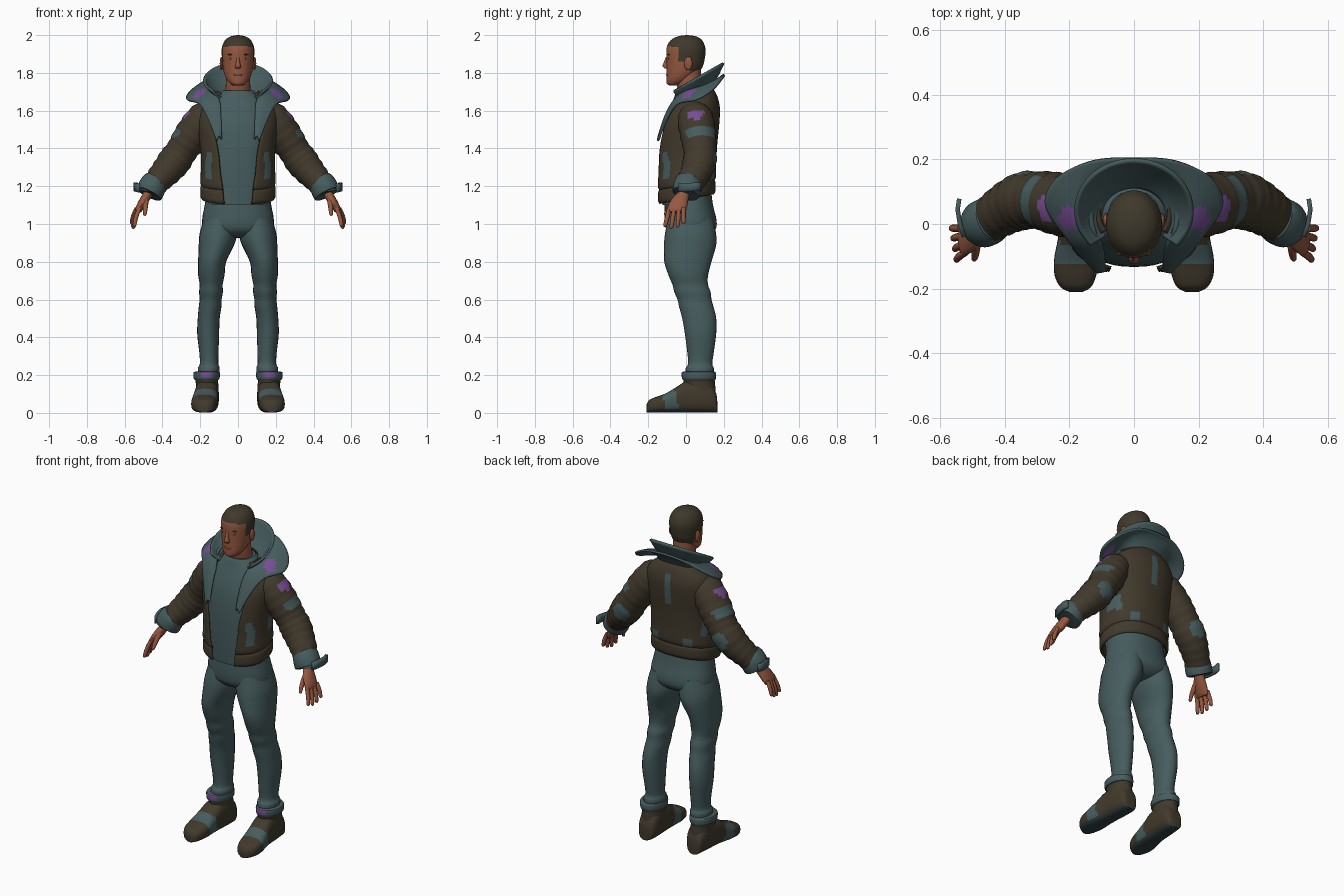
import bpy, bmesh, math
from mathutils import Vector


def colour(name, r, g, b):
    m = bpy.data.materials.new(name)
    m.diffuse_color = (r, g, b, 1)
    return m


TEAL = colour("grey teal cloth", 0.062, 0.108, 0.112)
BROWN = colour("dark brown leather", 0.053, 0.041, 0.025)
SKIN = colour("skin", 0.30, 0.098, 0.050)
LIP = colour("dark skin", 0.17, 0.05, 0.03)
HAIR = colour("hair", 0.050, 0.041, 0.024)
PURPLE = colour("purple patch", 0.19, 0.075, 0.30)
SOLE = colour("dark sole", 0.030, 0.048, 0.052)


def spline(keys, k):
    """Catmull-Rom through tuples, k steps per span."""
    out = []
    for i in range(len(keys) - 1):
        a, b, c, d = (keys[max(0, min(len(keys) - 1, i + o))] for o in (-1, 0, 1, 2))
        for s in range(k):
            t = s / k
            out.append(tuple(0.5 * (2 * q + (r - p) * t + (2 * p - 5 * q + 4 * r - w) * t * t
                                    + (3 * q - p - 3 * r + w) * t ** 3)
                             for p, q, r, w in zip(a, b, c, d)))
    return out + [tuple(keys[-1])]


def finish(bm, name, mats, rule=None, mirror=False, thick=0, angle=40):
    bmesh.ops.recalc_face_normals(bm, faces=bm.faces)
    for f in bm.faces:
        f.smooth = True
        if rule:
            f.material_index = rule(f.calc_center_median(), f.normal)
    me = bpy.data.meshes.new(name)
    bm.to_mesh(me)
    bm.free()
    for m in mats:
        me.materials.append(m)
    me.set_sharp_from_angle(angle=math.radians(angle))
    ob = bpy.data.objects.new(name, me)
    bpy.context.collection.objects.link(ob)
    if thick:
        s = ob.modifiers.new("thickness", 'SOLIDIFY')
        s.thickness = thick
        s.offset = 0
    if mirror:
        ob.modifiers.new("mirror", 'MIRROR')
    return ob


def grid(name, rows, mats, closed=False, cap=False, **kw):
    bm = bmesh.new()
    vs = [[bm.verts.new(p) for p in r] for r in rows]
    n = len(rows[0])
    for a, b in zip(vs, vs[1:]):
        for i in range(n if closed else n - 1):
            j = (i + 1) % n
            bm.faces.new((a[i], a[j], b[j], b[i]))
    if cap:
        bm.faces.new(vs[0])
        bm.faces.new(vs[-1])
    return finish(bm, name, mats, **kw)


X, Y, Z = Vector((1, 0, 0)), Vector((0, 1, 0)), Vector((0, 0, 1))


def loft(name, keys, mats, n=24, k=3, axes=None, p=1.0, ripple=0, gap=False, **kw):
    """Rings (x, y, z, radius a, radius b[, front opening half width])."""
    ks = spline(keys, k)
    pts = [Vector(q[:3]) for q in ks]
    rows = []
    for j, q in enumerate(ks):
        if axes:
            A, B = axes
        else:
            T = (pts[min(j + 1, len(pts) - 1)] - pts[max(j - 1, 0)]).normalized()
            A = Y.cross(T).normalized()
            B = T.cross(A)
        g = math.asin(min(0.95, q[5] / q[3])) if gap else 0
        f = 1 + ripple * math.sin(j * 2.1)
        row = []
        for i in range(n + 1 if gap else n):
            a = -math.pi / 2 + g + (2 * math.pi - 2 * g) * i / n
            c, s = math.cos(a), math.sin(a)
            row.append(pts[j] + A * math.copysign(abs(c) ** p, c) * max(q[3], 1e-3) * f
                       + B * math.copysign(abs(s) ** p, s) * max(q[4], 1e-3) * f)
        rows.append(row)
    return grid(name, rows, mats, closed=not gap, cap=not gap, **kw)


def ball(name, loc, scale, mat, mirror=False):
    bm = bmesh.new()
    bmesh.ops.create_uvsphere(bm, u_segments=14, v_segments=8, radius=1)
    for v in bm.verts:
        v.co = Vector(a * b + c for a, b, c in zip(v.co, scale, loc))
    finish(bm, name, [mat], mirror=mirror)


def near(c, p, r):
    return sum(((a - b) / s) ** 2 for a, b, s in zip(c, p, r)) < 1


# Head with short hair
def head_rule(c, n):
    front = c.z > 1.945 - 0.01 * (abs(c.x) > 0.05)
    return int(front or (c.y > -0.04 and c.z > 1.865) or (c.y > 0.025 and c.z > 1.79))


loft("head", [(0, -.062, 1.733, .022, .025), (0, -.055, 1.742, .040, .046), (0, -.038, 1.765, .060, .066),
              (0, -.018, 1.80, .074, .085), (0, -.006, 1.84, .081, .097), (0, -.002, 1.88, .085, .102),
              (0, 0, 1.92, .087, .104), (0, 0, 1.95, .081, .097), (0, .003, 1.978, .064, .078),
              (0, .005, 1.994, .037, .045), (0, .005, 2.0, .004, .005)],
     [SKIN, HAIR], n=48, k=4, axes=(X, Y), rule=head_rule)
loft("neck", [(0, .03, 1.64, .075, .068), (0, .025, 1.70, .068, .066), (0, .015, 1.75, .064, .066),
              (0, .02, 1.82, .062, .06)], [SKIN], axes=(X, Y))
loft("nose", [(0, -.098, 1.885, .008, .008), (0, -.104, 1.86, .010, .012), (0, -.108, 1.838, .015, .016),
              (0, -.104, 1.826, .016, .012), (0, -.10, 1.822, .008, .006)], [SKIN], n=12, axes=(X, Y))
ball("ear", (.087, .012, 1.85), (.010, .022, .036), SKIN, True)
ball("eye", (.034, -.0915, 1.876), (.013, .004, .005), LIP, True)
ball("eyebrow", (.036, -.0915, 1.897), (.020, .006, .004), HAIR, True)
ball("lips", (0, -.099, 1.789), (.024, .006, .008), LIP)

# Shirt and trousers
loft("shirt", [(0, .0, 1.10, .165, .125), (0, .0, 1.25, .168, .132), (0, .005, 1.4, .172, .136),
               (0, .015, 1.52, .178, .132), (0, .03, 1.6, .165, .122), (0, .033, 1.66, .13, .10),
               (0, .03, 1.69, .098, .086), (0, .027, 1.708, .078, .074)],
     [TEAL], n=40, axes=(X, Y), p=.85)
loft("hips", [(0, .01, 1.2, .16, .12), (0, .015, 1.1, .176, .128), (0, .024, 1.02, .190, .138),
              (0, .026, .97, .180, .13), (0, .026, .935, .12, .09), (0, .026, .925, .05, .04)],
     [TEAL], n=36, axes=(X, Y), p=.9)
loft("trouser_leg", [(.095, .024, 1.03, .085, .12), (.104, .024, .95, .099, .135), (.114, .022, .89, .094, .138),
                     (.137, .01, .80, .074, .125), (.141, .012, .73, .070, .105), (.142, .022, .68, .061, .094),
                     (.143, .034, .64, .063, .096), (.145, .045, .60, .058, .090), (.148, .055, .56, .060, .091),
                     (.155, .07, .50, .058, .09), (.158, .077, .42, .058, .083), (.154, .077, .32, .051, .07),
                     (.153, .075, .26, .049, .064), (.155, .073, .235, .058, .075), (.157, .072, .19, .052, .07)],
     [TEAL], axes=(X, Y), mirror=True)


# Boots: foot with strap and sole, shaft with cuff
def foot_rule(c, n):
    if n.z < -.6 or c.z < .012:
        return 2
    return int(-.115 < c.y + .25 * (c.z - .06) < -.045)


def shaft_rule(c, n):
    if c.z > .175:
        return 2 if c.y < .02 and abs(c.x - .165) < .032 and c.z > .195 else 1
    return 0


foot = [(.165, .166, .05, .02), (.162, .160, .10, .042), (.160, .13, .15, .056), (.163, .07, .17, .062),
        (.167, .0, .165, .062), (.172, -.05, .135, .064), (.178, -.11, .100, .069), (.181, -.16, .082, .064),
        (.180, -.195, .066, .047), (.179, -.21, .04, .02)]
loft("boot_foot", [(x, y, .002 + h / 2, w, h / 2) for x, y, h, w in foot],
     [BROWN, TEAL, SOLE], n=28, k=4, axes=(X, Z), p=.7, mirror=True, rule=foot_rule)
loft("boot_shaft", [(.163, .075, .08, .060, .082), (.163, .072, .13, .060, .084), (.165, .069, .172, .060, .083),
                    (.166, .069, .18, .068, .09), (.166, .068, .212, .070, .091), (.166, .068, .218, .062, .083)],
     [BROWN, TEAL, PURPLE], n=28, axes=(X, Y), mirror=True, rule=shaft_rule)


# Open jacket body with waistband, pocket tabs and back strip
def jacket_rule(c, n):
    ax = abs(c.x)
    pocket = c.y < -.02 and .135 < ax < .168 and 1.24 < c.z < 1.37
    strip = c.y > .1 and ax < .016 and 1.48 < c.z < 1.66
    tab = c.y > .05 and .085 < ax < .13 and 1.225 < c.z < 1.29
    side = abs(c.y - .05) < .04 and ax > .15 and 1.30 < c.z < 1.38
    return int(pocket or strip or tab or side)


loft("jacket_body", [(0, 0, 1.135, .185, .142, .062), (0, 0, 1.15, .193, .150, .066), (0, 0, 1.195, .192, .150, .070),
                     (0, 0, 1.205, .184, .144, .071), (0, 0, 1.225, .194, .153, .073), (0, 0, 1.3, .190, .154, .085),
                     (0, .003, 1.4, .193, .157, .095), (0, .013, 1.5, .205, .157, .115),
                     (0, .025, 1.58, .208, .149, .132), (0, .035, 1.635, .185, .13, .125),
                     (0, .04, 1.672, .145, .112, .11), (0, .04, 1.70, .105, .095, .085)],
     [BROWN, TEAL], n=72, k=4, axes=(X, Vector((0, 1, .18))), p=.88, gap=True, thick=.012, rule=jacket_rule)


# Puffy sleeves with patches
def sleeve_rule(c, n):
    if near(c, (.262, .05, 1.58), (.05, .048, .032)) and n.x > .3:
        return 2
    band = 1.46 < c.z - .3 * (c.x - .33) < 1.515 and n.x > .35 and c.y > .0
    elbow = near(c, (.33, .15, 1.33), (.05, .05, .05))
    return int(band or elbow)


loft("sleeve", [(.135, .045, 1.60, .06, .07), (.180, .05, 1.565, .084, .092), (.225, .06, 1.50, .092, .096),
                (.268, .07, 1.435, .089, .092), (.300, .075, 1.385, .083, .086), (.335, .073, 1.335, .088, .089),
                (.375, .058, 1.285, .081, .083), (.415, .035, 1.24, .072, .076), (.448, .012, 1.20, .064, .070)],
     [BROWN, TEAL, PURPLE], n=36, k=4, ripple=.03, mirror=True, rule=sleeve_rule)
loft("cuff", [(.440, .014, 1.222, .058, .062), (.444, .012, 1.218, .070, .074), (.468, .0, 1.168, .074, .074),
              (.473, -.003, 1.158, .066, .066), (.468, .0, 1.17, .05, .05)], [TEAL], k=2, mirror=True)
grid("cuff_tab", [[(.525, -.04, z), (.538, .0, z + .003), (.545, .045, z + .006), (.540, .078, z + .008)]
                  for z in (1.168, 1.19, 1.213)], [TEAL], thick=.014, mirror=True)

# Hands
loft("palm", [(.462, -.002, 1.195, .028, .034), (.480, -.015, 1.155, .025, .033), (.503, -.035, 1.115, .024, .046),
              (.525, -.05, 1.078, .019, .049), (.531, -.053, 1.062, .012, .043)], [SKIN], n=18, mirror=True)
for i, (length, spread) in enumerate([(.085, -.022), (.095, -.014), (.088, -.006), (.07, .0)]):
    y = -.088 + .025 * i
    x = .521 + .005 * i
    loft("finger_%d" % (i + 1), [(x, y, 1.085, .011, .011), (x + .018, y + spread * .5, 1.08 - length * .5, .012, .012),
                                 (x + .027, y + spread, 1.075 - length * .95, .010, .010),
                                 (x + .027, y + spread, 1.07 - length, .004, .004)],
         [SKIN], n=10, mirror=True)
loft("thumb", [(.487, -.035, 1.14, .016, .018), (.489, -.068, 1.11, .015, .017), (.491, -.095, 1.075, .012, .012),
               (.494, -.108, 1.05, .009, .009), (.495, -.110, 1.044, .003, .003)], [SKIN], n=10, mirror=True)


# Two-layer flared collar: rows swept from the inner edge to the outer edge
def collar(name, half, mats, bulge, rule=None):
    full = [(-a[0],) + a[1:3] + (-a[3],) + a[4:] for a in half[:0:-1]] + half
    cols = spline(full, 6)
    rows = []
    for s in range(13):
        t = s / 12
        lift = Vector((0, 0, bulge * math.sin(math.pi * t)))
        rows.append([Vector(c[:3]).lerp(Vector(c[3:]), t) + lift for c in cols])
    grid(name, rows, mats, thick=.012, rule=rule)


upper = []
for deg in range(0, 140, 22):
    s, c = math.sin(math.radians(deg)), math.cos(math.radians(deg))
    yi, yo = .03 + .085 * c, .04 + .158 * c
    upper.append((.10 * s, yi, 1.675 + .3 * yi, .18 * s, yo, 1.742 + .56 * yo))
collar("upper_collar", upper, [TEAL], -.012)
lower = [(0, .13, 1.695, 0, .203, 1.79), (.09, .11, 1.70, .13, .195, 1.775), (.125, .04, 1.705, .235, .145, 1.715),
         (.115, -.03, 1.69, .272, .06, 1.66), (.095, -.07, 1.64, .205, -.045, 1.635),
         (.09, -.11, 1.56, .155, -.105, 1.55), (.088, -.142, 1.45, .112, -.148, 1.44)]
collar("lower_collar", lower, [TEAL, PURPLE], .018,
       lambda c, n: int(near((abs(c.x), c.y), (.20, .02), (.032, .036))))
